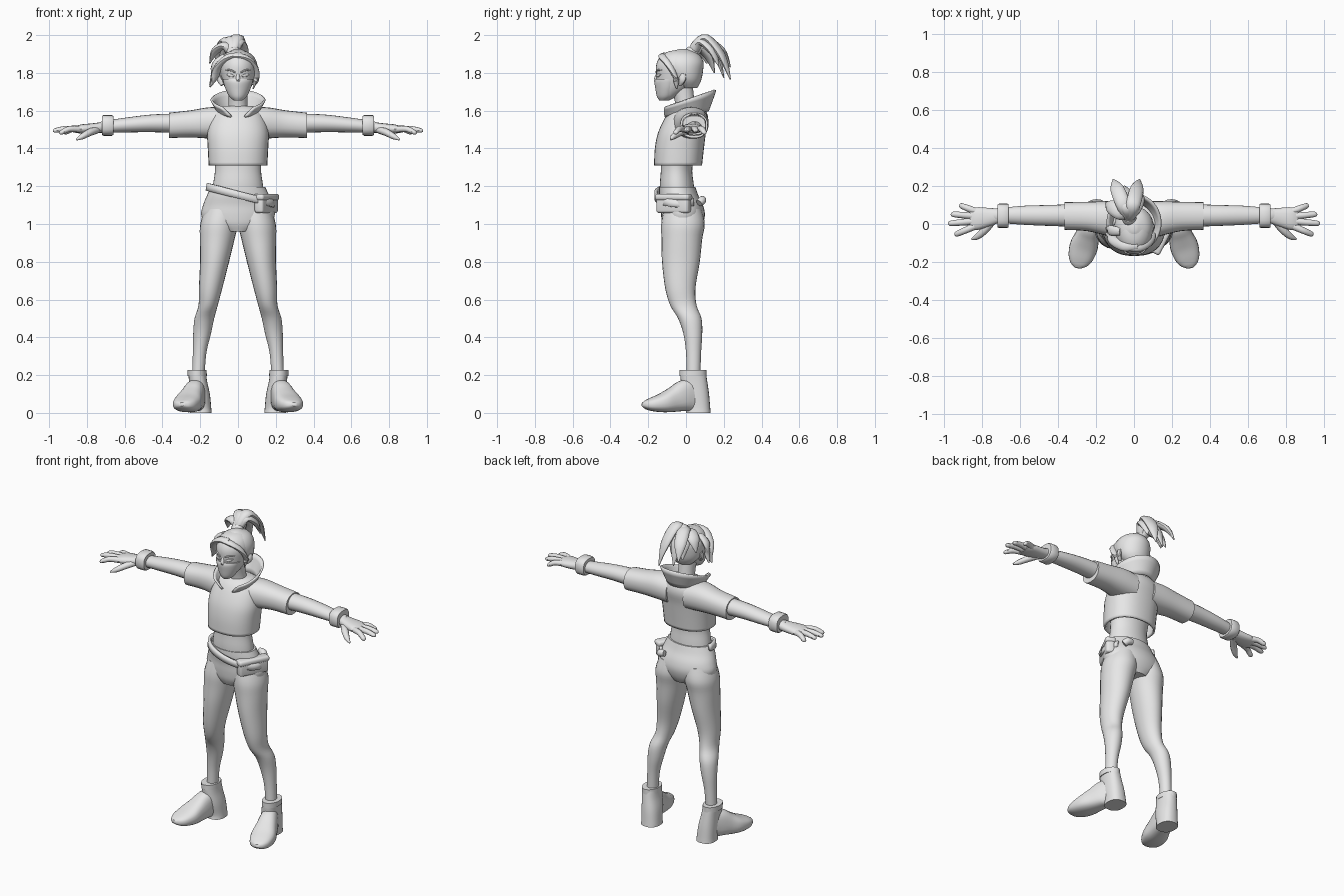
import bpy, bmesh, math
from mathutils import Vector, Matrix

grey = bpy.data.materials.new("plain_grey")
grey.diffuse_color = (0.8, 0.8, 0.8, 1)


def finish(name, bm, angle=40):
    """Turn a bmesh into a named, smooth-shaded object."""
    bmesh.ops.recalc_face_normals(bm, faces=bm.faces[:])
    me = bpy.data.meshes.new(name)
    bm.to_mesh(me)
    bm.free()
    me.materials.append(grey)
    ob = bpy.data.objects.new(name, me)
    bpy.context.collection.objects.link(ob)
    bpy.ops.object.select_all(action='DESELECT')
    ob.select_set(True)
    bpy.context.view_layer.objects.active = ob
    bpy.ops.object.shade_smooth_by_angle(angle=math.radians(angle))
    return ob


def spline(pts, steps):
    """Catmull-Rom through rows of numbers."""
    out = []
    for i in range(len(pts) - 1):
        p0, p1, p2, p3 = (pts[max(i - 1, 0)], pts[i], pts[i + 1], pts[min(i + 2, len(pts) - 1)])
        for k in range(steps):
            t = k / steps
            out.append([0.5 * (2 * b + (c - a) * t + (2 * a - 5 * b + 4 * c - d) * t * t
                               + (3 * b - a - 3 * c + d) * t ** 3)
                        for a, b, c, d in zip(p0, p1, p2, p3)])
    return out + [list(pts[-1])]


def loft(name, rows, axis=None, n=20, power=2.0, steps=4, open_start=False, mirror=1):
    """Rings (x, y, z, half width, half height) along a path; axis z, x or free."""
    rows = spline(rows, steps) if steps > 1 else rows
    centres = [Vector(r[:3]) for r in rows]
    bm = bmesh.new()
    rings = []
    for i, r in enumerate(rows):
        if axis == 'z':
            u, v = Vector((1, 0, 0)), Vector((0, 1, 0))
        elif axis == 'x':
            u, v = Vector((0, 1, 0)), Vector((0, 0, 1))
        else:
            t = (centres[min(i + 1, len(rows) - 1)] - centres[max(i - 1, 0)]).normalized()
            u = t.cross(Vector((0.03, -0.1, 1))).normalized()
            v = u.cross(t)
        ring = []
        for k in range(n):
            a = 2 * math.pi * k / n
            c, s = math.cos(a), math.sin(a)
            c = math.copysign(abs(c) ** (2 / power), c)
            s = math.copysign(abs(s) ** (2 / power), s)
            p = centres[i] + u * c * max(r[3], .002) + v * s * max(r[4], .002)
            p.x *= mirror
            ring.append(bm.verts.new(p))
        rings.append(ring)
    for a, b in zip(rings, rings[1:]):
        for k in range(n):
            bm.faces.new((a[k], a[(k + 1) % n], b[(k + 1) % n], b[k]))
    if not open_start:
        bm.faces.new(rings[0])
    bm.faces.new(rings[-1])
    return finish(name, bm)


def sheet(name, f, nu, nv, thick):
    """Thickened surface from f(u, v), u and v from 0 to 1."""
    bm = bmesh.new()
    g = [[bm.verts.new(f(i / nu, j / nv)) for j in range(nv + 1)] for i in range(nu + 1)]
    for i in range(nu):
        for j in range(nv):
            bm.faces.new((g[i][j], g[i + 1][j], g[i + 1][j + 1], g[i][j + 1]))
    ob = finish(name, bm)
    m = ob.modifiers.new("thickness", 'SOLIDIFY')
    m.thickness, m.offset = thick, 0
    return ob


def ztower(name, rows, **kw):
    """Upright loft on x = 0 from (z, centre y, half x, half y)."""
    return loft(name, [(0, cy, z, a, b) for z, cy, a, b in rows], axis='z', n=32, **kw)


# Bare waist, trousers top and cropped shirt
ztower("waist", [(1.1, -.04, .14, .09), (1.2, -.048, .133, .09), (1.28, -.05, .122, .083),
                 (1.34, -.045, .125, .085), (1.42, -.03, .13, .09)])
ztower("trouser_top", [(.96, -.02, .09, .09), (1.0, -.018, .17, .108), (1.05, -.016, .195, .116),
                       (1.1, -.022, .185, .112), (1.15, -.038, .165, .104), (1.195, -.046, .145, .096)])
shirt = ztower("cropped_shirt", [(1.31, -.042, .155, .127), (1.4, -.035, .16, .13), (1.48, -.022, .163, .127),
                                 (1.55, 0, .15, .118), (1.6, .01, .12, .095), (1.625, .01, .08, .06)],
               open_start=True, power=2.3)
m = shirt.modifiers.new("thickness", 'SOLIDIFY')
m.thickness, m.offset = .012, -1


# Flared collar, open at the front and high at the back
def collar(u, v):
    a = (u * 2 - 1) * math.radians(160 - 18 * v)
    x = math.sin(a) * (.10 + .04 * v)
    y = math.cos(a) * (.115 + .035 * v) + .005 * v
    z = (1 - v) * (1.583 + .14 * y) + v * (1.657 + .34 * y)
    return (x, y, z)


sheet("collar", collar, 36, 4, .012)


# Slanted belt wrapping the front and one hip
def belt(u, v):
    a = math.radians(-100 + 225 * u)
    x = .012 + math.sin(a) * .176
    y = -.034 - math.cos(a) * .126
    return (x * (1 - .04 * v), y, 1.135 - .25 * x + .04 * v)


sheet("belt", belt, 36, 2, .016)

# Hip pouch and its flap
for name, size, z in (("pouch", (.19, .052, .10), 1.108), ("pouch_flap", (.2, .062, .035), 1.142)):
    bm = bmesh.new()
    bmesh.ops.create_cube(bm, size=1, matrix=Matrix.Translation((.15, -.065, z))
                          @ Matrix.Rotation(math.radians(63), 4, 'Z') @ Matrix.Diagonal((*size, 1)))
    bmesh.ops.bevel(bm, geom=bm.edges[:], offset=.014, segments=3, profile=.5, affect='EDGES')
    finish(name, bm)
# Small buckle at the belt end
loft("belt_buckle", [(.135, .07, 1.11, .02, .02), (.12, .085, 1.125, .022, .022), (.09, .09, 1.13, .015, .018)])

# Limbs, mirrored left and right
for side, s in (("left", 1), ("right", -1)):
    loft(side + "_leg", [(.085, -.018, 1.08, .09, .10), (.1, -.016, 1.0, .1, .115), (.11, -.022, .92, .092, .108),
                         (.124, -.027, .8, .077, .1), (.145, -.03, .66, .062, .08),
                         (.158, -.014, .57, .051, .07), (.178, .02, .5, .052, .062),
                         (.19, .036, .42, .047, .05), (.203, .04, .32, .036, .04),
                         (.21, .04, .2, .033, .036)], axis='z', n=24, mirror=s)
    # Shoe: upright heel with cuff, then the long flared toe
    loft(side + "_shoe_heel", [(.197, .065, .0, .058, .066), (.198, .064, .03, .056, .064),
                               (.203, .052, .1, .054, .07), (.212, .042, .17, .048, .07),
                               (.217, .037, .225, .047, .067)], axis='z', n=24, power=2.4, mirror=s)
    loft(side + "_shoe_cuff", [(.216, .037, .195, .051, .072), (.217, .037, .227, .051, .072)],
         axis='z', n=24, steps=1, mirror=s)
    loft(side + "_shoe_toe", [(.212, .035, .095, .045, .085), (.228, -.01, .09, .055, .083),
                              (.245, -.06, .072, .064, .068), (.265, -.12, .054, .074, .052),
                              (.283, -.18, .045, .064, .036), (.293, -.215, .044, .042, .022),
                              (.297, -.232, .046, .014, .009)], n=24, power=2.6, mirror=s)
    # Sleeve, arm and wrist band
    loft(side + "_sleeve", [(.06, .02, 1.53, .1, .085), (.15, .03, 1.535, .09, .083), (.25, .04, 1.53, .077, .072),
                            (.365, .042, 1.522, .073, .067)], axis='x', n=24, power=2.3, mirror=s)
    loft(side + "_arm", [(.3, .045, 1.533, .06, .052), (.45, .045, 1.533, .055, .047), (.58, .046, 1.525, .05, .04),
                         (.7, .045, 1.515, .04, .032), (.74, .045, 1.51, .036, .027)],
         axis='x', n=20, mirror=s)
    loft(side + "_wrist_band", [(.66, .043, 1.522, .06, .05), (.668, .043, 1.522, .064, .055),
                                (.712, .043, 1.522, .064, .055), (.72, .043, 1.522, .06, .05)],
         axis='x', n=20, steps=1, power=2.6, mirror=s)
    # Hand with spread fingers
    loft(side + "_palm", [(.715, .043, 1.512, .038, .028), (.77, .035, 1.506, .05, .027),
                          (.83, .028, 1.503, .06, .024), (.865, .026, 1.5, .05, .016)],
         axis='x', n=16, power=2.3, mirror=s)
    tips = [((.83, .065), (.92, .1), 1.485), ((.845, .042), (.965, .052), 1.495),
            ((.85, .014), (.98, .002), 1.495), ((.84, -.012), (.945, -.058), 1.485)]
    for i, (a, b, z) in enumerate(tips):
        mid = [(p + q) / 2 for p, q in zip(a, b)]
        loft(f"{side}_finger_{i + 1}", [(*a, 1.502, .019, .018), (*mid, 1.503, .017, .016),
                                        (b[0] * .9 + a[0] * .1, b[1] * .9 + a[1] * .1, z, .014, .012),
                                        (*b, z - .002, .005, .004)], n=10, mirror=s)
    loft(side + "_thumb", [(.745, .02, 1.5, .022, .02), (.785, -.03, 1.485, .021, .019),
                           (.825, -.066, 1.463, .016, .015), (.855, -.08, 1.447, .005, .005)], n=10, mirror=s)
    # Ear, eye and brow
    loft(side + "_ear", [(.083, -.03, 1.735, .01, .008), (.096, -.02, 1.765, .014, .02),
                         (.1, -.012, 1.795, .008, .012)], n=10, mirror=s)
    loft(side + "_eye", [(.018, -.157, 1.782, .002, .002), (.038, -.15, 1.786, .006, .009),
                         (.06, -.133, 1.792, .002, .002)], n=10, mirror=s)
    loft(side + "_brow", [(.014, -.158, 1.802, .004, .004), (.04, -.151, 1.814, .006, .005),
                          (.068, -.128, 1.815, .003, .003)], n=8, mirror=s)

# Neck, head, nose and face mask
ztower("neck", [(1.55, .01, .06, .06), (1.64, -.005, .05, .052), (1.74, -.025, .052, .06)])
ztower("head", [(1.655, -.112, .022, .024), (1.675, -.098, .042, .05), (1.72, -.067, .068, .085),
                (1.78, -.043, .088, .114), (1.84, -.036, .096, .122), (1.885, -.034, .08, .103),
                (1.912, -.032, .048, .064), (1.922, -.03, .01, .012)])
loft("nose", [(0, -.15, 1.795, .008, .008), (0, -.16, 1.765, .012, .01), (0, -.155, 1.745, .012, .008)], n=10)
ztower("face_mask", [(1.655, -.115, .024, .027), (1.675, -.106, .046, .048), (1.715, -.098, .066, .064),
                     (1.75, -.094, .077, .073), (1.768, -.094, .08, .068)], power=1.8)

# Hair: cap over the skull, swept fringe and loose side locks
ztower("hair_cap", [(1.72, .015, .055, .045), (1.76, .0, .09, .08), (1.81, -.012, .103, .102),
                    (1.86, -.016, .098, .108), (1.9, -.018, .07, .082), (1.926, -.018, .015, .02)])
locks = {
    "fringe_right": [(.02, -.115, 1.895, .02, .012), (-.05, -.118, 1.885, .026, .016),
                     (-.105, -.09, 1.835, .026, .016), (-.125, -.06, 1.77, .022, .014), (-.15, -.05, 1.725, .003, .003)],
    "fringe_left": [(-.04, -.12, 1.89, .02, .012), (.03, -.122, 1.885, .024, .015),
                    (.08, -.09, 1.845, .024, .015), (.095, -.055, 1.775, .02, .012), (.08, -.05, 1.715, .003, .003)],
    "side_lock": [(-.07, -.04, 1.89, .02, .014), (-.12, -.035, 1.85, .028, .016),
                  (-.13, -.03, 1.79, .022, .014), (-.15, -.02, 1.735, .003, .003)],
}
# Ponytail: a fan of locks from the tie, arching over and falling to the back
for i, (tx, ty, tz, top) in enumerate([(-.11, .235, 1.83, 1.97), (-.05, .2, 1.775, 1.975), (.03, .235, 1.765, 1.985),
                                       (-.15, .11, 1.85, 1.945), (.04, .17, 1.84, 1.965), (-.08, .15, 1.8, 1.93)]):
    bx, by = -.025, .03
    locks[f"ponytail_lock_{i + 1}"] = [
        (bx, by, 1.89, .022, .022), (bx + (tx - bx) * .15, by + .02, (1.9 + top) / 2, .03, .026),
        (bx + (tx - bx) * .4, by + (ty - by) * .38, top, .038, .02),
        (bx + (tx - bx) * .78, by + (ty - by) * .78, top * .5 + tz * .5 + .015, .035, .018),
        (tx, ty, tz, .003, .003)]
for name, rows in locks.items():
    loft(name, rows, n=12)
loft("hair_tie", [(-.022, .015, 1.885, .036, .036), (-.024, .03, 1.905, .038, .038),
                  (-.026, .04, 1.92, .034, .034)], n=16)
